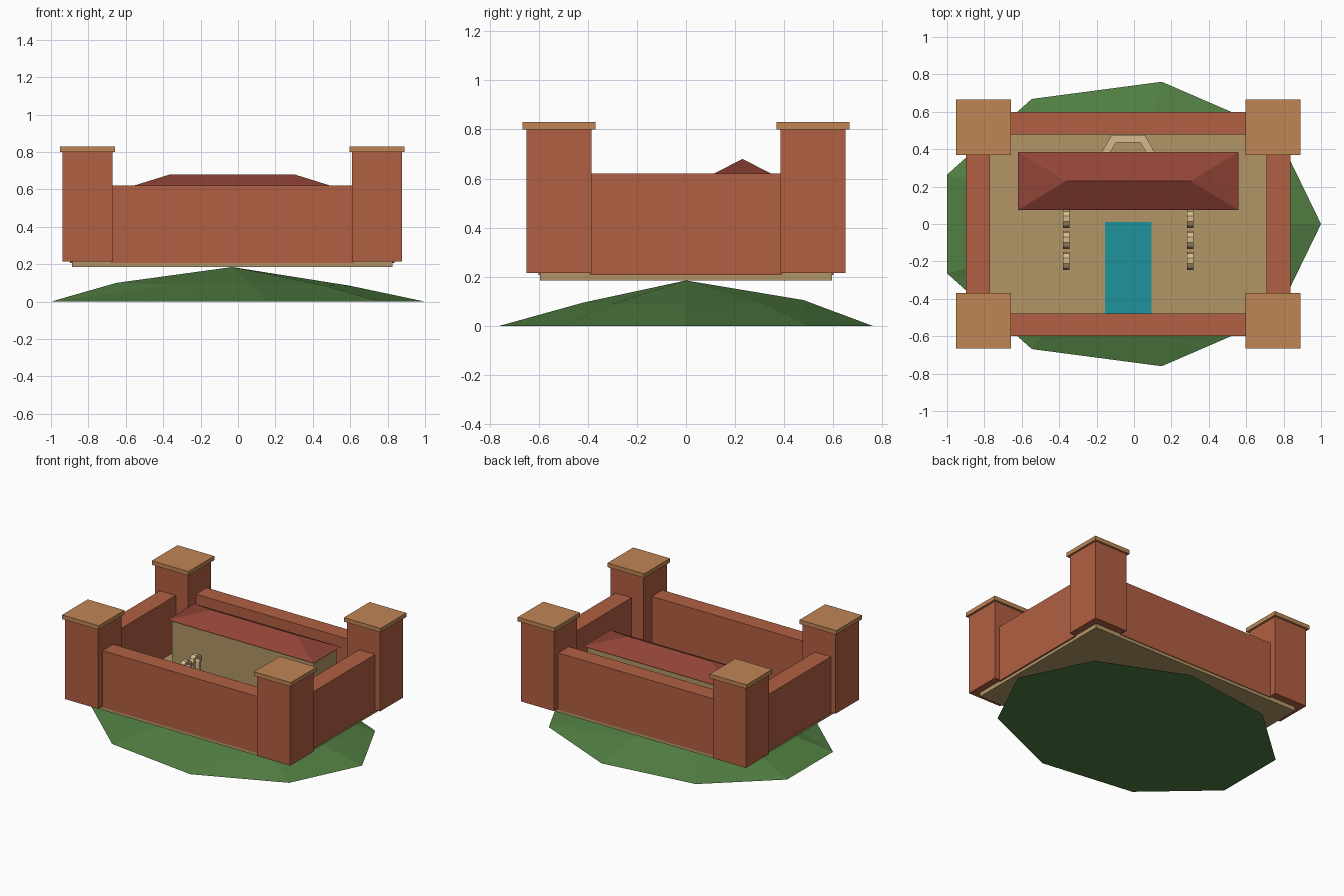
import bpy, bmesh, math
from mathutils import Vector

if "Cube" in bpy.data.objects:
    bpy.data.objects.remove(bpy.data.objects["Cube"])

CX = -0.031  # fort centre line


def material(name, rgb):
    m = bpy.data.materials.new(name)
    m.diffuse_color = [(c / 255) ** 2.2 for c in rgb] + [1]
    m.use_nodes = True
    m.node_tree.nodes["Principled BSDF"].inputs["Base Color"].default_value = m.diffuse_color
    return m


BRICK = material("brick", (176, 96, 68))
CAP = material("cap_clay", (190, 132, 85))
SAND = material("sand", (176, 148, 102))
STONE = material("pale_stone", (212, 186, 140))
ROOF = material("roof_tile", (144, 70, 58))
GRASS = material("grass", (82, 125, 68))
WATER = material("water", (36, 145, 155))


def finish(name, bm, mat):
    bmesh.ops.recalc_face_normals(bm, faces=bm.faces)
    me = bpy.data.meshes.new(name)
    bm.to_mesh(me)
    bm.free()
    me.materials.append(mat)
    ob = bpy.data.objects.new(name, me)
    bpy.context.collection.objects.link(ob)
    return ob


def box(name, x, y, z, mat):
    """Box from (min, max) ranges, x measured from the centre line."""
    bm = bmesh.new()
    bmesh.ops.create_cube(bm, size=1)
    for v in bm.verts:
        v.co = Vector([r[0] if c < 0 else r[1] for c, r in zip(v.co, (x, y, z))])
        v.co.x += CX
    return finish(name, bm, mat)


def band(name, outer, inner, extrude, mat, closed=False):
    """Solid strip between two matching paths, given thickness by a vector."""
    bm = bmesh.new()
    o = [bm.verts.new(p) for p in outer]
    i = [bm.verts.new(p) for p in inner]
    n = len(o)
    for k in range(n if closed else n - 1):
        j = (k + 1) % n
        bm.faces.new((o[k], o[j], i[j], i[k]))
    new = bmesh.ops.extrude_face_region(bm, geom=bm.faces[:], use_keep_orig=True)
    bmesh.ops.translate(bm, vec=extrude,
                        verts=[g for g in new["geom"] if isinstance(g, bmesh.types.BMVert)])
    return finish(name, bm, mat)


# Nine-sided hill with an uneven middle ring
bm = bmesh.new()
RX, RY, N = 1.031, 0.772, 9
ring_r = [0.61, 0.62, 0.63, 0.64, 0.64, 0.64, 0.60, 0.55, 0.60]
ring_z = [0.085, 0.09, 0.105, 0.095, 0.10, 0.10, 0.09, 0.095, 0.09]
base, mid = [], []
for k in range(N):
    a = 2 * math.pi * k / N
    c, s = RX * math.cos(a), RY * math.sin(a)
    base.append(bm.verts.new((CX + c, s, 0)))
    mid.append(bm.verts.new((CX + c * ring_r[k], s * ring_r[k], ring_z[k])))
apex = bm.verts.new((CX, 0, 0.185))
bm.faces.new(base)
for k in range(N):
    j = (k + 1) % N
    bm.faces.new((base[k], base[j], mid[j]))
    bm.faces.new((base[k], mid[j], mid[k]))
    bm.faces.new((mid[k], mid[j], apex))
finish("hill", bm, GRASS)

# Courtyard platform
box("platform", (-0.857, 0.857), (-0.595, 0.595), (0.185, 0.215), SAND)

# Curtain walls
for n, s in (("front", -1), ("back", 1)):
    box(n + "_wall", (-0.65, 0.65), sorted((0.478 * s, 0.60 * s)), (0.207, 0.62), BRICK)
for n, s in (("left", -1), ("right", 1)):
    box(n + "_wall", sorted((0.739 * s, 0.868 * s)), (-0.39, 0.39), (0.207, 0.62), BRICK)

# Corner towers with overhanging caps
for nx, sx in (("left", -1), ("right", 1)):
    for ny, sy in (("front", -1), ("back", 1)):
        for part, h, hz, mat in (("tower", 0.133, (0.215, 0.80), BRICK),
                                 ("tower_cap", 0.148, (0.80, 0.83), CAP)):
            x, y = 0.774 * sx, 0.517 * sy
            box(f"{ny}_{nx}_{part}", (x - h, x + h), (y - h, y + h), hz, mat)

# Hall body and hipped roof
box("hall", (-0.57, 0.57), (0.097, 0.363), (0.215, 0.602), SAND)
bm = bmesh.new()
e = [bm.verts.new((CX + x, y, 0.60)) for x, y in
     ((-0.59, 0.075), (0.59, 0.075), (0.59, 0.385), (-0.59, 0.385))]
l, r = (bm.verts.new((CX + x, 0.23, 0.68)) for x in (-0.333, 0.333))
for f in (e[::-1], (e[0], e[1], r, l), (e[1], e[2], r), (e[2], e[3], l, r), (e[3], e[0], l)):
    bm.faces.new(f)
finish("hall_roof", bm, ROOF)

# Reflecting pool
box("pool", (-0.124, 0.124), (-0.48, 0.012), (0.213, 0.221), WATER)

# Half-hexagon stone kerb behind the hall
paths = [[(CX + R * math.cos(math.radians(a)), 0.324 + R * math.sin(math.radians(a)), 0.215)
          for a in (0, 60, 120, 180)] for R in (0.176, 0.13)]
band("stone_kerb", *paths, (0, 0, 0.03), STONE)

# Two rows of horseshoe arches beside the pool
angles = [-35 + 250 * k / 7 for k in range(8)]
for side, sx in (("left", -1), ("right", 1)):
    for row in range(3):
        x, y, zc = CX + 0.331 * sx - 0.017, 0.027 - 0.112 * row, 0.392
        paths = []
        for R, leg in ((0.048, 0.040), (0.029, 0.022)):
            arc = [(x, y + R * math.cos(math.radians(a)), zc + R * math.sin(math.radians(a)))
                   for a in angles]
            paths.append([(x, y + leg, 0.213)] + arc + [(x, y - leg, 0.213)])
        band(f"{side}_arch_{row + 1}", *paths, (0.034, 0, 0), STONE)
